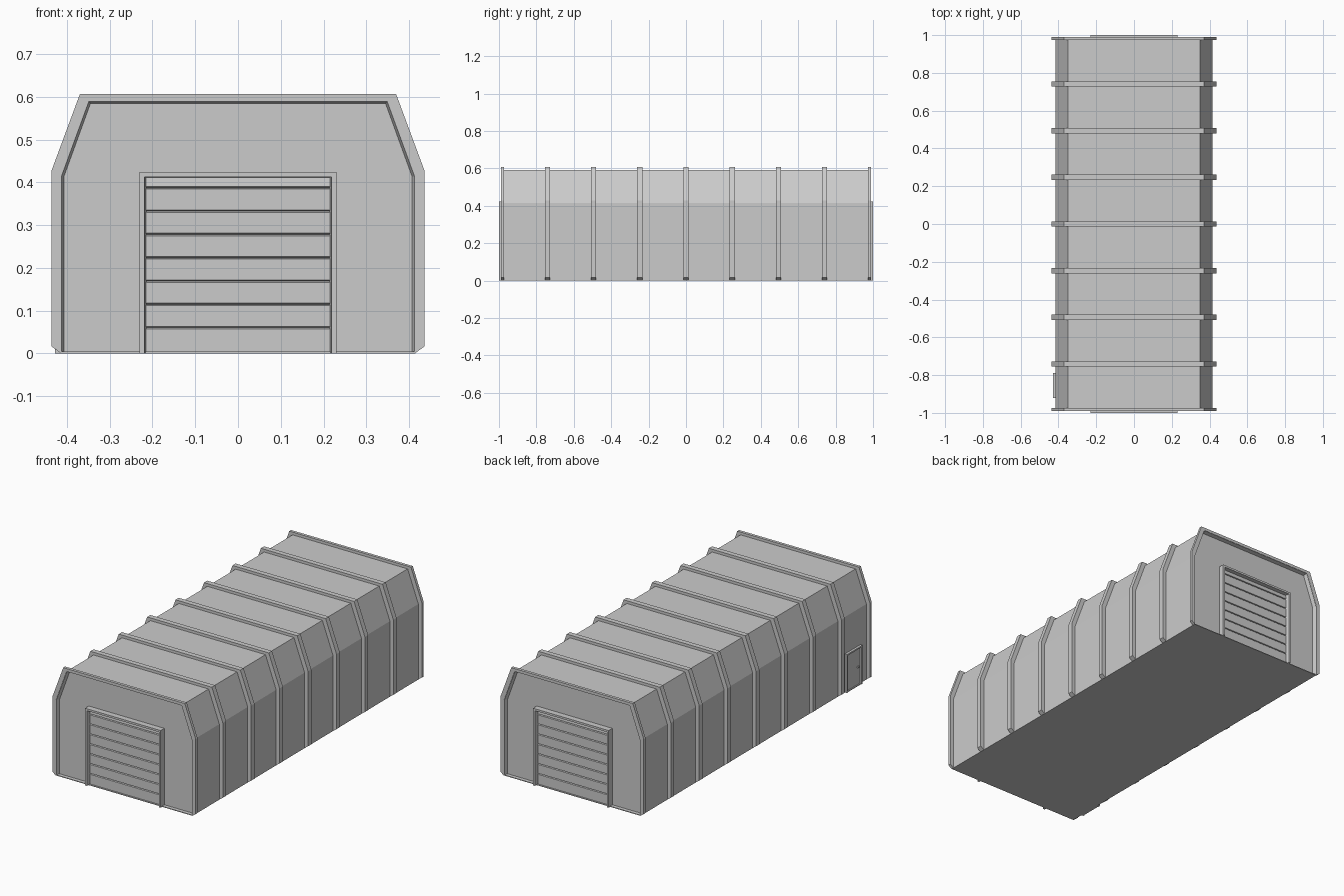
import bpy, bmesh, math

if "Cube" in bpy.data.objects:
    bpy.data.objects.remove(bpy.data.objects["Cube"])

grey = bpy.data.materials.new("light_grey")
grey.use_nodes = True
grey.diffuse_color = (0.6, 0.6, 0.6, 1)
grey.node_tree.nodes["Principled BSDF"].inputs["Base Color"].default_value = (0.6, 0.6, 0.6, 1)


def loft(name, sections, turn=0.0):
    """Solid through a list of matching closed sections, turned about z."""
    bm = bmesh.new()
    rows = [[bm.verts.new(p) for p in s] for s in sections]
    n = len(rows[0])
    for a, b in zip(rows, rows[1:]):
        for i in range(n):
            j = (i + 1) % n
            bm.faces.new((a[i], a[j], b[j], b[i]))
    bm.faces.new(rows[0])
    bm.faces.new(rows[-1])
    bmesh.ops.recalc_face_normals(bm, faces=bm.faces)
    mesh = bpy.data.meshes.new(name)
    bm.to_mesh(mesh)
    bm.free()
    mesh.materials.append(grey)
    obj = bpy.data.objects.new(name, mesh)
    obj.rotation_euler.z = turn
    bpy.context.collection.objects.link(obj)
    return obj


def prism(name, outline, y0, y1, turn=0.0):
    """Extrude an xz outline along y."""
    return loft(name, [[(x, y, z) for x, z in outline] for y in (y0, y1)], turn)


def box(name, x0, x1, y0, y1, z0, z1, turn=0.0):
    return prism(name, [(x0, z0), (x1, z0), (x1, z1), (x0, z1)], y0, y1, turn)


def band(name, outer, inner_back, inner_front, y0, y1, turn=0.0):
    """Open band following an xz path, with a splayed inner face."""
    return loft(name, [[(o[0], y0, o[1]), (o[0], y1, o[1]), (f[0], y1, f[1]), (b[0], y0, b[1])]
                       for o, b, f in zip(outer, inner_back, inner_front)], turn)


def mirrored(half):
    """Complete a path from its +x half."""
    return half + [(-x, z) for x, z in reversed(half)]


def arch(half_width, height, centre=0.0):
    return [(x + centre, z) for x, z in mirrored([(half_width, 0), (half_width, height)])]


WALL = 0.968
hull = mirrored([(0.415, 0), (0.415, 0.415), (0.35, 0.591)])
prism("hall_body", hull, -WALL, WALL)

# Ribs around walls and roof, with a slanted foot
rib_outer = mirrored([(0.436, 0.016), (0.436, 0.428), (0.37, 0.606)])
rib_inner = mirrored([(0.414, 0), (0.414, 0.415), (0.35, 0.59)])
for i in range(-3, 4):
    y = i * 0.247
    band(f"rib_{i + 4}", rib_outer, rib_inner, rib_inner, y - 0.014, y + 0.014)

# Ends: rim, outer rib, sill, roller door and its frame
rim_back = mirrored([(0.407, 0), (0.407, 0.413), (0.345, 0.584)])
rim_front = mirrored([(0.413, 0), (0.413, 0.414), (0.349, 0.589)])
SLAT, DOOR_TOP, GROOVE = 0.0545, 0.413, 0.003
for end, turn in (("front", math.pi), ("back", 0.0)):
    band(f"{end}_rim", hull, rim_back, rim_front, WALL - 0.001, 0.988, turn)
    band(f"{end}_rib", rib_outer, rib_inner, rib_inner, 0.974, 0.99, turn)
    box(f"{end}_sill", -0.413, 0.413, WALL - 0.001, 0.988, 0, 0.004, turn)
    band(f"{end}_door_frame", arch(0.23, 0.424), arch(0.213, 0.411), arch(0.219, 0.413),
         WALL - 0.001, 1.0, turn)
    # Slatted door as one grooved profile pushed across the opening
    profile = [(WALL - 0.001, DOOR_TOP), (WALL - 0.001, 0), (0.98, 0)]
    for k in range(7):
        z = 0.06 + k * SLAT
        profile += [(0.98, z - GROOVE), (0.971, z), (0.98, z + GROOVE)]
    profile.append((0.977, DOOR_TOP))
    loft(f"{end}_roller_door", [[(x, y, z) for y, z in profile] for x in (-0.217, 0.217)], turn)

# Small service door in the long side
side = math.pi / 2
mid = -0.855
band("side_door_frame", arch(0.067, 0.212, mid), arch(0.056, 0.202, mid), arch(0.058, 0.204, mid),
     0.414, 0.428, side)
box("side_door_panel", mid - 0.058, mid + 0.058, 0.414, 0.419, 0, 0.204, side)
box("side_door_threshold", mid - 0.06, mid + 0.06, 0.414, 0.425, 0, 0.005, side)
box("side_door_handle", mid - 0.048, mid - 0.034, 0.418, 0.427, 0.098, 0.106, side)
